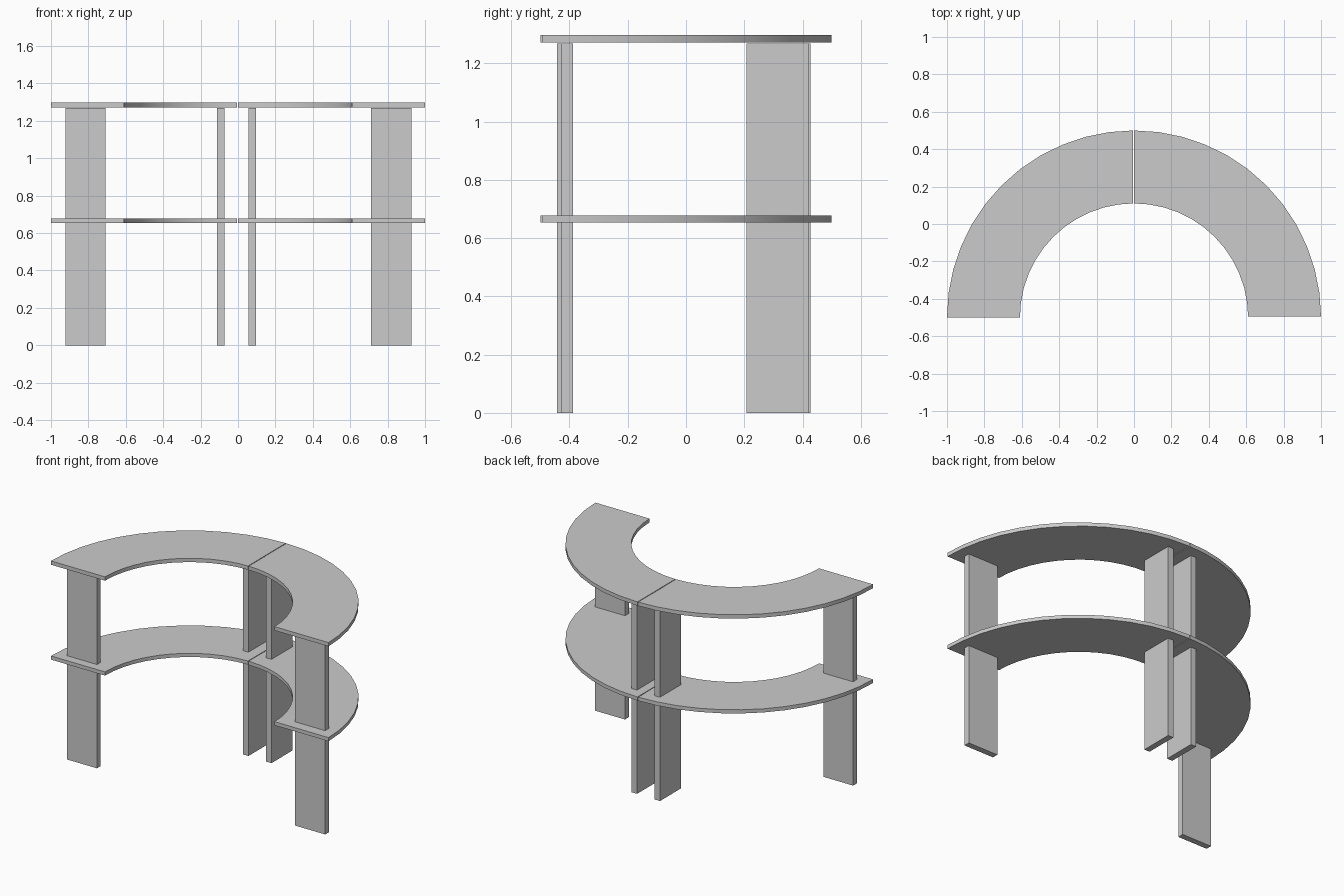
import bpy, bmesh
from math import cos, sin, pi
from mathutils import Matrix, Vector

if "Cube" in bpy.data.objects:
    bpy.data.objects.remove(bpy.data.objects["Cube"])

CY = -0.5            # centre of the arc lies on the front edge
R_IN, R_OUT = 0.61, 1.0
SEGS = 12


def finish(bm, name, side, smooth=False):
    # right unit is the left unit turned a quarter about the arc centre
    if side == "right":
        bmesh.ops.transform(bm, verts=bm.verts, matrix=Matrix.Rotation(-pi / 2, 4, 'Z'))
    bmesh.ops.transform(bm, verts=bm.verts, matrix=Matrix.Translation((0, CY, 0)))
    bmesh.ops.recalc_face_normals(bm, faces=bm.faces)
    mesh = bpy.data.meshes.new(name)
    bm.to_mesh(mesh)
    bm.free()
    obj = bpy.data.objects.new(name, mesh)
    bpy.context.collection.objects.link(obj)
    if smooth:
        bpy.ops.object.select_all(action='DESELECT')
        obj.select_set(True)
        bpy.context.view_layer.objects.active = obj
        bpy.ops.object.shade_smooth_by_angle(angle=pi / 6)


def shelf(name, side, z0, z1):
    # quarter ring, stopping just short of the seam with its neighbour
    gap = 0.005
    bm = bmesh.new()
    angles = [pi - i * pi / 2 / SEGS for i in range(SEGS + 1)]
    outline = [(R_OUT * cos(a), R_OUT * sin(a)) for a in angles]
    outline += [(R_IN * cos(a), R_IN * sin(a)) for a in reversed(angles)]
    face = bm.faces.new([bm.verts.new((min(x, -gap), y, z0)) for x, y in outline])
    ext = bmesh.ops.extrude_face_region(bm, geom=[face], use_keep_orig=True)
    top = [g for g in ext["geom"] if isinstance(g, bmesh.types.BMVert)]
    bmesh.ops.translate(bm, verts=top, vec=(0, 0, z1 - z0))
    finish(bm, name, side, True)


def leg(name, side, lo, hi):
    # upright panel between two corners
    lo, hi = Vector(lo), Vector(hi)
    bm = bmesh.new()
    bmesh.ops.create_cube(bm, size=1)
    size = hi - lo
    for v in bm.verts:
        v.co = (lo + hi) / 2 + Vector(a * b for a, b in zip(v.co, size))
    finish(bm, name, side)


LEG_TOP = 1.268
for side in ("left", "right"):
    shelf(f"{side}_lower_shelf", side, 0.653, 0.677)
    shelf(f"{side}_top_shelf", side, 1.272, 1.297)
    # leg near the open end, and leg near the middle seam
    outer, inner = ("end_leg", "middle_leg") if side == "left" else ("middle_leg", "end_leg")
    leg(f"{side}_{outer}", side, (-0.923, 0.057, 0), (-0.708, 0.096, LEG_TOP))
    leg(f"{side}_{inner}", side, (-0.112, 0.712, 0), (-0.073, 0.928, LEG_TOP))
